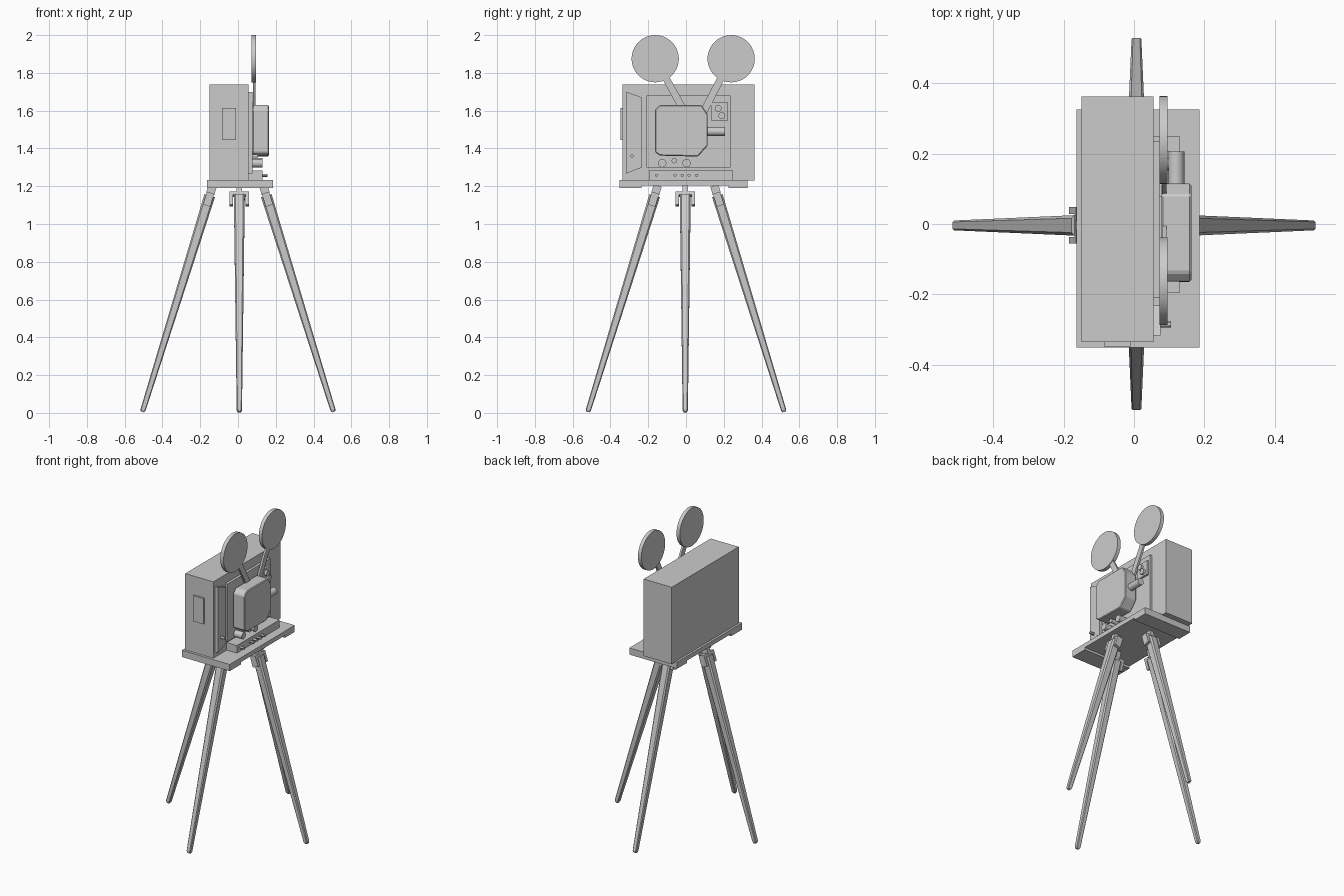
import bpy, bmesh, math
from mathutils import Vector, Matrix

if "Cube" in bpy.data.objects:
    bpy.data.objects.remove(bpy.data.objects["Cube"])


def finish(name, bm, bevel=0.0, smooth=False):
    bmesh.ops.recalc_face_normals(bm, faces=bm.faces)
    me = bpy.data.meshes.new(name)
    bm.to_mesh(me)
    bm.free()
    ob = bpy.data.objects.new(name, me)
    bpy.context.collection.objects.link(ob)
    if bevel:
        m = ob.modifiers.new("edge", 'BEVEL')
        m.width, m.segments = bevel, 1
    if smooth:
        bpy.ops.object.select_all(action='DESELECT')
        ob.select_set(True)
        bpy.context.view_layer.objects.active = ob
        bpy.ops.object.shade_smooth_by_angle()
    return ob


def box(name, x, y, z, bevel=0.0, matrix=None):
    bm = bmesh.new()
    bmesh.ops.create_cube(bm, size=1)
    for v in bm.verts:
        v.co = Vector([sum(r) / 2 + c * (r[1] - r[0]) for r, c in zip((x, y, z), v.co)])
        if matrix:
            v.co = matrix @ v.co
    return finish(name, bm, bevel)


def cyl(name, a, b, r, n=24):
    a, b = Vector(a), Vector(b)
    bm = bmesh.new()
    bmesh.ops.create_cone(bm, cap_ends=True, segments=n, radius1=r, radius2=r, depth=(b - a).length)
    rot = (b - a).to_track_quat('Z', 'Y').to_matrix().to_4x4()
    bm.transform(Matrix.Translation((a + b) / 2) @ rot)
    return finish(name, bm, smooth=True)


def slab(name, pts, x0, x1, bevel=0.0):
    """Extrude a (y, z) outline along x."""
    bm = bmesh.new()
    f = bm.faces.new([bm.verts.new((x0, y, z)) for y, z in pts])
    new = bmesh.ops.extrude_face_region(bm, geom=[f])['geom']
    bmesh.ops.translate(bm, vec=(x1 - x0, 0, 0), verts=[v for v in new if isinstance(v, bmesh.types.BMVert)])
    return finish(name, bm, bevel)


# Cabinet and base board
box("cabinet", (-0.15, 0.055), (-0.336, 0.363), (1.23, 1.738))
box("base_board", (-0.164, 0.186), (-0.352, 0.326), (1.205, 1.234))
box("front_cleat", (-0.164, 0.186), (-0.352, -0.236), (1.19, 1.21))
box("rear_cleat", (-0.164, 0.186), (0.224, 0.326), (1.19, 1.21))
box("front_plate", (-0.085, -0.01), (-0.348, -0.33), (1.445, 1.615))

# Side panel, door and control strip
box("side_panel", (0.05, 0.072), (-0.21, 0.235), (1.30, 1.68))
slab("side_door", [(-0.317, 1.70), (-0.232, 1.67), (-0.232, 1.30), (-0.317, 1.267)], 0.05, 0.076)
cyl("door_knob", (0.07, -0.285, 1.36), (0.105, -0.285, 1.36), 0.009, 12)
box("control_strip", (0.05, 0.129), (-0.196, 0.25), (1.232, 1.284))
for i, y in enumerate((-0.157, -0.058, -0.02, 0.016, 0.057)):
    cyl(f"control_knob_{i}", (0.12, y, 1.258), (0.157, y, 1.258), 0.008, 12)
box("switch_box", (0.07, 0.085), (0.133, 0.223), (1.547, 1.642))
for i, (y, z) in enumerate(((0.17, 1.612), (0.19, 1.574))):
    cyl(f"switch_dial_{i}", (0.08, y, z), (0.1, y, z), 0.018, 20)

# Projection head with lens and rollers
slab("projector_head", [(-0.164, 1.605), (-0.138, 1.63), (0.083, 1.63), (0.115, 1.58),
                        (0.115, 1.415), (0.063, 1.357), (-0.138, 1.362), (-0.164, 1.38)],
     0.078, 0.163, 0.005)
box("head_mount", (0.065, 0.085), (-0.14, 0.08), (1.40, 1.60))
cyl("lens", (0.12, 0.10, 1.49), (0.12, 0.206, 1.49), 0.023)
for i, (y, z, r) in enumerate(((-0.126, 1.322, 0.022), (-0.062, 1.335, 0.014), (0.003, 1.322, 0.022))):
    cyl(f"roller_{i}", (0.065, y, z), (0.13, y, z), r)

# Film reels and their arms
for name, yc, foot in (("front", -0.163, (0.005, 1.57)), ("rear", 0.239, (0.075, 1.56))):
    cyl(name + "_reel", (0.072, yc, 1.875), (0.096, yc, 1.875), 0.125, 48)
    a, b = Vector(foot), Vector((yc, 1.875))
    n = Vector((-(b - a).y, (b - a).x)).normalized() * 0.019
    slab(name + "_reel_arm", [a - n, a + n, b + n, b - n], 0.079, 0.092)


# Tripod-style legs: tapered chamfered bar, clevis bracket and stem
def leg(name, angle, foot, top, shift):
    spin = Matrix.Translation(shift) @ Matrix.Rotation(angle, 4, 'Z')
    f, t = Vector((foot, 0, 0.005)), Vector((top, 0, 1.15))
    w = (t - f).normalized()
    v = Vector((0, 1, 0))
    u = v.cross(w)
    frame = Matrix((u, v, w)).transposed().to_4x4()
    bm = bmesh.new()
    rings = []
    for d, h in ((0, 0.009), (0.012, 0.014), ((t - f).length, 0.029)):
        c = h * 0.7
        ring = [(h, c), (c, h), (-c, h), (-h, c), (-h, -c), (-c, -h), (c, -h), (h, -c)]
        rings.append([bm.verts.new(spin @ (f + frame @ Vector((p, q, d)))) for p, q in ring])
    for r0, r1 in zip(rings, rings[1:]):
        for i in range(8):
            j = (i + 1) % 8
            bm.faces.new((r0[i], r0[j], r1[j], r1[i]))
    bm.faces.new(rings[0][::-1])
    bm.faces.new(rings[-1])
    finish(name, bm)
    m = spin @ Matrix.Translation(t) @ frame
    for s, side in ((-1, "a"), (1, "b")):
        box(f"{name}_cheek_{side}", (-0.02, 0.02), sorted((s * 0.033, s * 0.052)), (-0.055, 0.015), matrix=m)
    box(name + "_bridge", (-0.02, 0.02), (-0.052, 0.052), (0.0, 0.016), matrix=m)
    box(name + "_stem", (-0.022, 0.022), (-0.014, 0.014), (0.01, 0.056), matrix=m)


leg("right_leg", 0, 0.506, 0.150, (0, -0.004, 0))
leg("left_leg", math.pi, 0.506, 0.150, (0, -0.004, 0))
leg("rear_leg", math.pi / 2, 0.52, 0.166, (0.007, 0, 0))
leg("front_leg", -math.pi / 2, 0.52, 0.166, (0.007, 0, 0))
